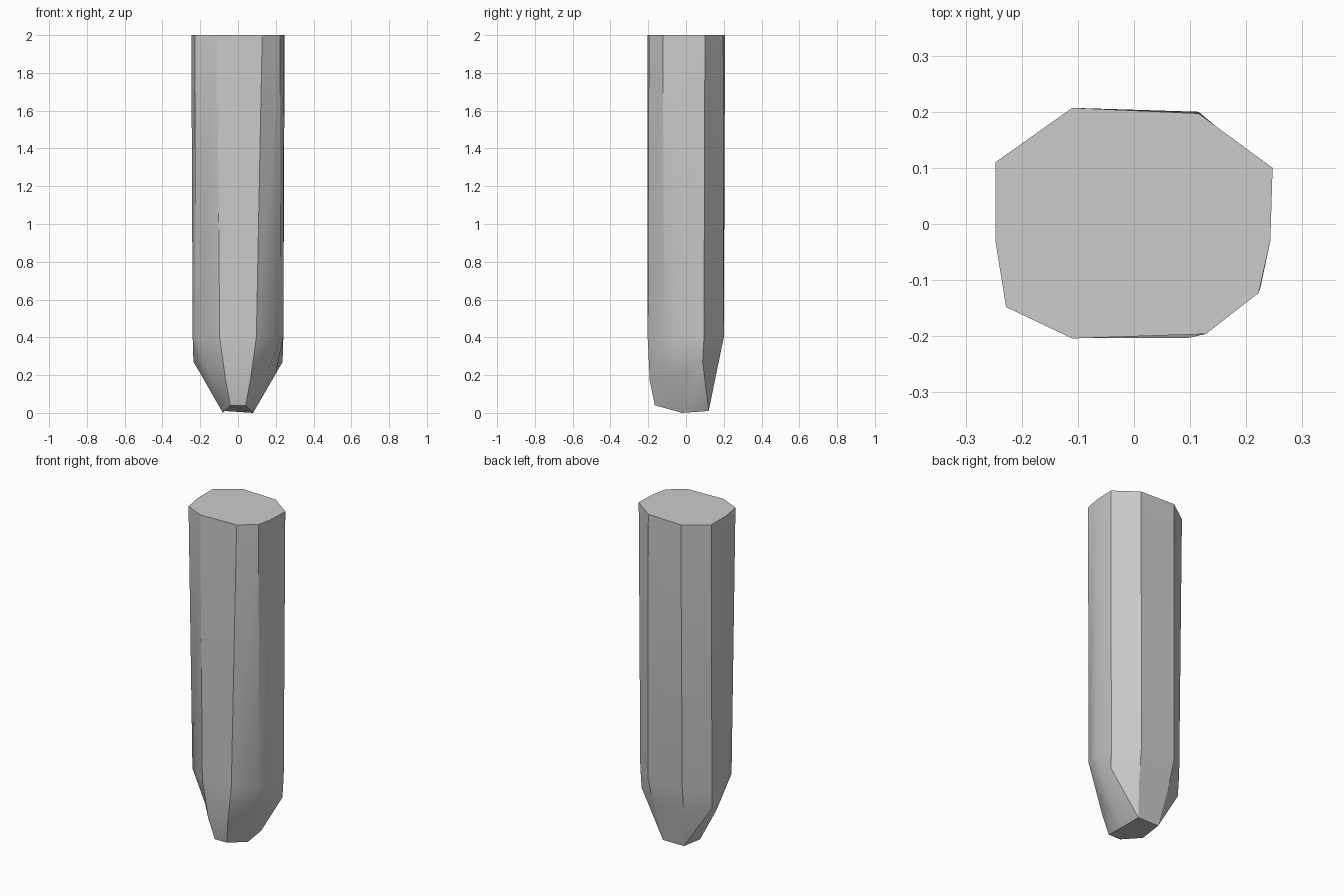
import bpy
import bmesh
from math import radians

default_cube = bpy.data.objects.get("Cube")
if default_cube:
    bpy.data.objects.remove(default_cube, do_unlink=True)

# Plain grey surface
grey = bpy.data.materials.new("plain_grey")
grey.use_nodes = True
colour = (0.6, 0.6, 0.6, 1)
grey.diffuse_color = colour
grey.node_tree.nodes["Principled BSDF"].inputs["Base Color"].default_value = colour

# Cross-sections run from back to front along the +x half
HEIGHT = 2
SHOULDER = 0.4
top_left = [(0.115, 0.197), (0.247, 0.1), (0.243, -0.03), (0.222, -0.123), (0.128, -0.196)]
top_right = [(-0.11, 0.207), (-0.247, 0.11), (-0.247, -0.03), (-0.228, -0.148), (-0.11, -0.204)]
shoulder_half = [(0.115, 0.2), (0.24, 0.095), (0.24, -0.03), (0.225, -0.115), (0.097, -0.203)]
bevel_half = [(0.1, 0.163, 0.22), (0.236, 0.088, 0.27), (0.2, 0, 0.21),
              (0.15, -0.1, 0.2), (0.065, -0.192, 0.17)]
tip_back, tip_side, tip_front = (0.07, 0.12, 0.01), (0.08, -0.02, 0), (0.04, -0.165, 0.04)
tip_half = [tip_back, tip_back, tip_side, tip_side, tip_front]


def at_height(points, z):
    return [(x, y, z) for x, y in points]


def mirrored(half):
    """Close a half section into a full ring."""
    return half + [(-x, y, z) for x, y, z in reversed(half)]


rings = [
    at_height(top_left + top_right[::-1], HEIGHT),
    mirrored(at_height(shoulder_half, SHOULDER)),
    mirrored(bevel_half),
    mirrored(tip_half),
]

# Loft the post through its sections and cap both ends
bm = bmesh.new()
loops = [[bm.verts.new(point) for point in ring] for ring in rings]
for upper, lower in zip(loops, loops[1:]):
    for i, corner in enumerate(upper):
        j = (i + 1) % len(upper)
        bm.faces.new((corner, upper[j], lower[j], lower[i]))
bm.faces.new(loops[0])
bm.faces.new(loops[-1])
bmesh.ops.remove_doubles(bm, verts=bm.verts[:], dist=0.001)
bmesh.ops.recalc_face_normals(bm, faces=bm.faces[:])

mesh = bpy.data.meshes.new("tapered_post")
bm.to_mesh(mesh)
bm.free()
mesh.materials.append(grey)
post = bpy.data.objects.new("tapered_post", mesh)
bpy.context.collection.objects.link(post)

# Soft shading on gentle facets, crisp edges elsewhere
bpy.ops.object.select_all(action="DESELECT")
post.select_set(True)
bpy.context.view_layer.objects.active = post
bpy.ops.object.shade_smooth_by_angle(angle=radians(30))
